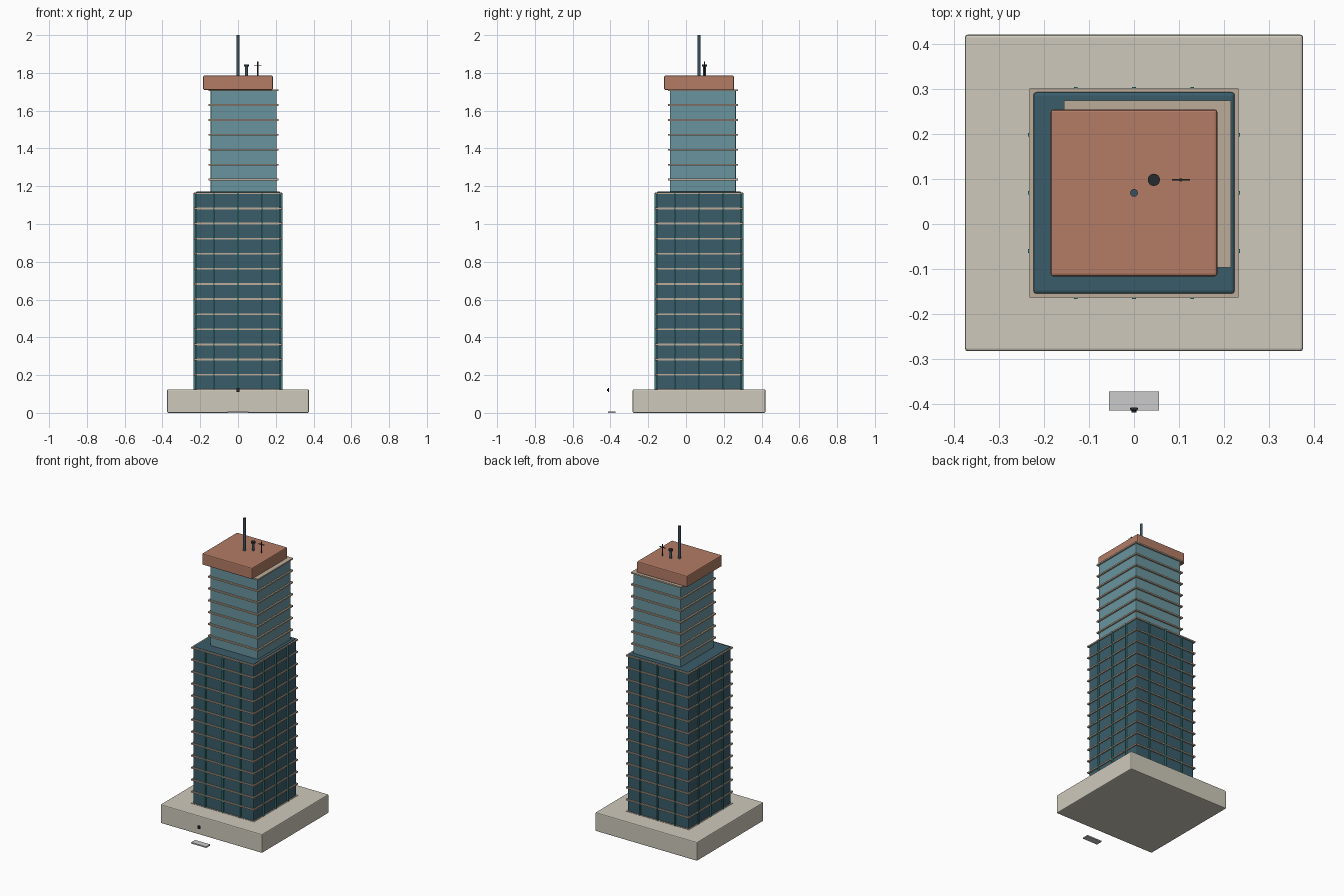
import bpy
from math import radians

if "Cube" in bpy.data.objects:
    bpy.data.objects.remove(bpy.data.objects["Cube"])

CY = 0.069  # building centre line in y


def material(name, r, g, b):
    m = bpy.data.materials.new(name)
    lin = [((c / 255 + 0.055) / 1.055) ** 2.4 for c in (r, g, b)]
    m.diffuse_color = (*lin, 1)
    m.use_nodes = True
    m.node_tree.nodes["Principled BSDF"].inputs["Base Color"].default_value = m.diffuse_color
    return m


STONE = material("stone", 206, 201, 187)
GLASS = material("dark_glass", 58, 93, 106)
PALE = material("pale_glass", 106, 149, 159)
CLAY = material("clay", 179, 124, 102)
TRIM = material("trim", 190, 172, 152)
TEAL = material("teal", 62, 128, 128)
STEEL = material("steel", 58, 80, 94)
DARK = material("dark_metal", 38, 42, 46)


def finish(name, mat, bevel):
    o = bpy.context.object
    o.name = name
    if mat:
        o.data.materials.append(mat)
    if bevel:
        b = o.modifiers.new("bevel", 'BEVEL')
        b.width, b.segments = bevel, 2
    return o


def box(name, x, y, z, mat=None, bevel=0):
    """Box from (min, max) ranges."""
    bpy.ops.mesh.primitive_cube_add(size=1, location=[sum(r) / 2 for r in (x, y, z)])
    bpy.context.object.scale = [r[1] - r[0] for r in (x, y, z)]
    bpy.ops.object.transform_apply(location=False, rotation=False, scale=True)
    return finish(name, mat, bevel)


def block(name, cx, cy, w, d, z0, z1, mat=None, bevel=0):
    return box(name, (cx - w / 2, cx + w / 2), (cy - d / 2, cy + d / 2), (z0, z1), mat, bevel)


def rod(name, x, y, z0, z1, r, mat, rot=(0, 0, 0)):
    bpy.ops.mesh.primitive_cylinder_add(vertices=24, radius=r, depth=z1 - z0,
                                        location=(x, y, (z0 + z1) / 2), rotation=rot)
    bpy.ops.object.shade_smooth_by_angle(angle=radians(40))
    return finish(name, mat, 0)


# Podium and tower volumes
block("podium", 0, CY, 0.75, 0.702, 0, 0.125, STONE, 0.006)
block("lower_tower", 0, CY, 0.449, 0.449, 0.12, 1.172, GLASS, 0.008)
block("upper_tower", 0.03, 0.089, 0.35, 0.35, 1.165, 1.712, PALE, 0.004)
block("crown", 0, CY, 0.37, 0.37, 1.71, 1.785, CLAY, 0.006)

# Floor bands
for i in range(14):
    z = 0.122 + i * 0.08
    block(f"lower_band_{i}", 0, CY, 0.464, 0.464, z - 0.004, z + 0.005, TRIM)
for i in range(7):
    z = 1.235 + i * 0.0788
    block(f"upper_band_{i}", 0.03, 0.089, 0.37, 0.37, z - 0.004, z + 0.005, TRIM)

# Vertical mullions on all four faces
for i in (-1, 0, 1):
    for s, side in ((-1, "a"), (1, "b")):
        block(f"mullion_x_{side}_{i}", i * 0.129, CY + s * 0.228, 0.008, 0.014, 0.125, 1.165, TEAL)
        block(f"mullion_y_{side}_{i}", s * 0.228, CY + i * 0.129, 0.014, 0.008, 0.125, 1.165, TEAL)

# Roof masts
rod("main_mast", 0, CY, 1.78, 2.0, 0.0085, STEEL)
rod("vent_pipe", 0.044, 0.098, 1.78, 1.835, 0.008, STEEL)
rod("vent_cap", 0.044, 0.098, 1.835, 1.845, 0.0135, DARK)
rod("aerial_post", 0.104, 0.098, 1.78, 1.86, 0.0035, DARK)
block("aerial_crossbar", 0.104, 0.098, 0.04, 0.004, 1.838, 1.843, DARK)

# Entrance step and small fixture in front of the podium
block("entrance_step", 0, -0.393, 0.11, 0.042, 0, 0.008)
block("entrance_fixture", 0, -0.410, 0.017, 0.007, 0.111, 0.133, DARK, 0.002)
rod("fixture_lens", 0, -0.4155, 0.119, 0.124, 0.005, DARK, (radians(90), 0, 0))
